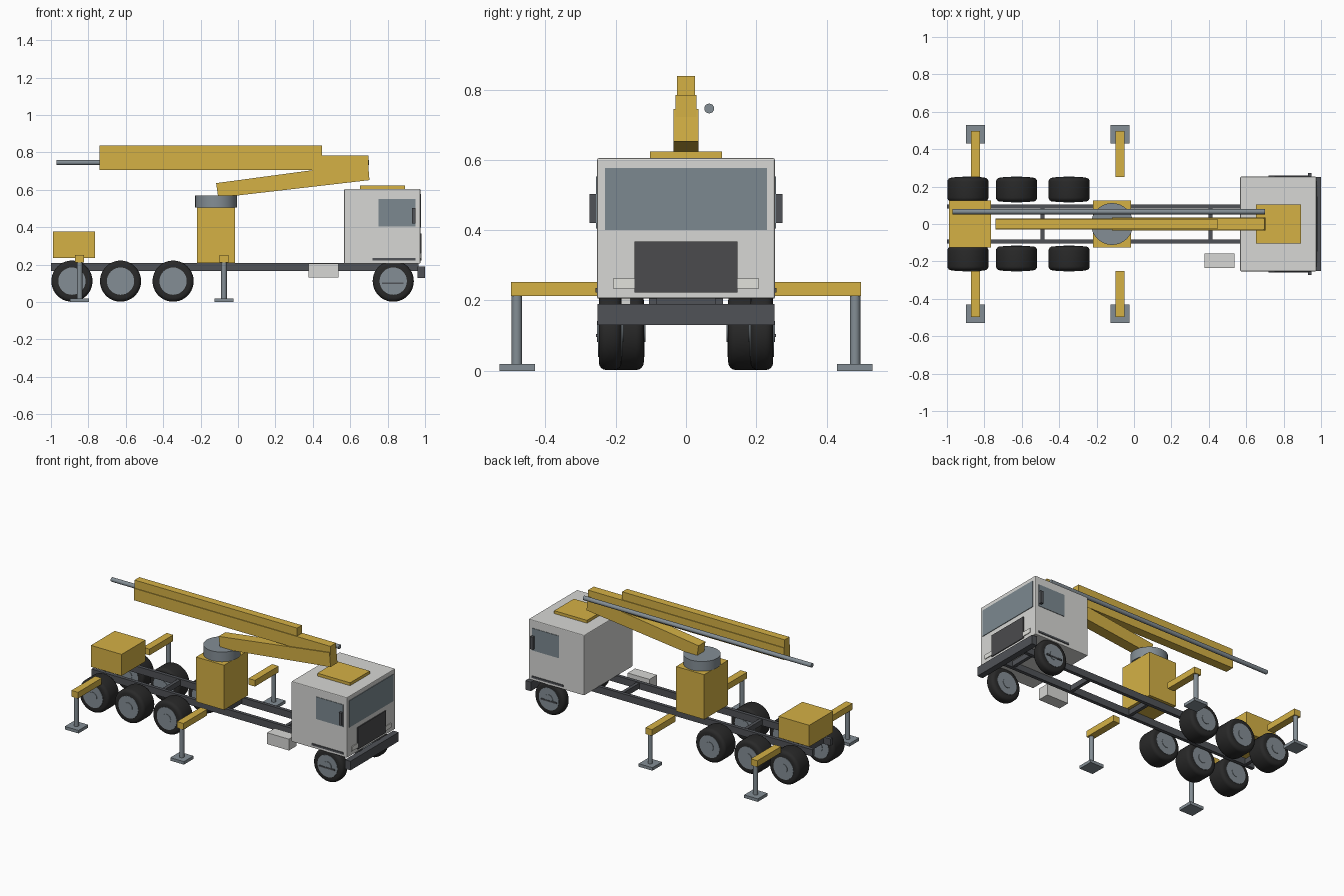
import bpy, bmesh, math
from mathutils import Matrix, Vector

if "Cube" in bpy.data.objects:
    bpy.data.objects.remove(bpy.data.objects["Cube"], do_unlink=True)


def material(name, color):
    m = bpy.data.materials.new(name)
    m.use_nodes = True
    rgba = (*color, 1.0)
    m.diffuse_color = rgba
    bsdf = next(n for n in m.node_tree.nodes if n.type == 'BSDF_PRINCIPLED')
    bsdf.inputs["Base Color"].default_value = rgba
    bsdf.inputs["Roughness"].default_value = 0.6
    return m


YELLOW = material("crane yellow", (0.66, 0.44, 0.06))
WHITE = material("cab white", (0.68, 0.68, 0.66))
DARK = material("chassis grey", (0.08, 0.085, 0.095))
RUBBER = material("tyre black", (0.022, 0.022, 0.022))
STEEL = material("steel grey", (0.23, 0.27, 0.30))
GLASS = material("window glass", (0.20, 0.25, 0.28))
GRILLE = material("grille grey", (0.07, 0.07, 0.075))
LAMP = material("lamp white", (0.76, 0.76, 0.72))


def finish(name, bm, mat, smooth=False):
    bmesh.ops.recalc_face_normals(bm, faces=bm.faces)
    me = bpy.data.meshes.new(name)
    bm.to_mesh(me)
    bm.free()
    me.materials.append(mat)
    ob = bpy.data.objects.new(name, me)
    bpy.context.scene.collection.objects.link(ob)
    if smooth:
        bpy.ops.object.select_all(action='DESELECT')
        ob.select_set(True)
        bpy.context.view_layer.objects.active = ob
        bpy.ops.object.shade_smooth_by_angle(angle=math.radians(40))
    return ob


def box(name, x, y, z, mat, bevel=0.0):
    """Box given by its (min, max) range on each axis."""
    bm = bmesh.new()
    bmesh.ops.create_cube(bm, size=1)
    for v in bm.verts:
        v.co = Vector([(lo + hi) / 2 + c * (hi - lo)
                       for c, (lo, hi) in zip(v.co, (x, y, z))])
    if bevel:
        bmesh.ops.bevel(bm, geom=bm.edges[:], offset=bevel, segments=2,
                        profile=0.5, affect='EDGES')
    return finish(name, bm, mat)


def cylinder(name, centre, radius, length, axis, mat, sides=32, bevel=0.0):
    bm = bmesh.new()
    bmesh.ops.create_cone(bm, cap_ends=True, segments=sides, radius1=radius,
                          radius2=radius, depth=length)
    if bevel:
        rims = [e for e in bm.edges if abs(e.verts[0].co.z - e.verts[1].co.z) < 1e-5]
        bmesh.ops.bevel(bm, geom=rims, offset=bevel, segments=4,
                        profile=0.5, affect='EDGES')
    turn = Vector((0, 0, 1)).rotation_difference(Vector(axis)).to_matrix().to_4x4()
    bm.transform(Matrix.Translation(centre) @ turn)
    return finish(name, bm, mat, smooth=True)


def side_prism(name, outline, half_width, mat):
    """Side outline in x and z, extruded across y."""
    bm = bmesh.new()
    face = bm.faces.new([bm.verts.new((x, -half_width, z)) for x, z in outline])
    moved = bmesh.ops.extrude_face_region(bm, geom=[face])["geom"]
    bmesh.ops.translate(bm, vec=(0, 2 * half_width, 0),
                        verts=[v for v in moved if isinstance(v, bmesh.types.BMVert)])
    return finish(name, bm, mat)


def span(centre, half):
    return (centre - half, centre + half)


def side(s, lo, hi):
    return tuple(sorted((s * lo, s * hi)))


SIDES = ((1, "left"), (-1, "right"))

# Chassis: two rails, cross members and bumper
for s, tag in SIDES:
    box(f"chassis_rail_{tag}", (-1.0, 0.965), side(s, 0.082, 0.105), (0.165, 0.21), DARK)
for i in range(5):
    box(f"cross_member_{i + 1}", span(-0.49 + (i - 1) * 0.45, 0.011), (-0.083, 0.083),
        (0.17, 0.205), DARK)
box("front_bumper", (0.96, 1.0), (-0.252, 0.252), (0.13, 0.19), DARK)

# Wheels: wide rear tyres, narrow steering tyres
WHEELS = (("rear", -0.888, 0.12), ("middle", -0.628, 0.12),
          ("inner", -0.347, 0.12), ("steering", 0.83, 0.183))
for s, tag in SIDES:
    for label, x, inside in WHEELS:
        width = 0.248 - inside
        centre = (x, s * (0.248 + inside) / 2, 0.112)
        cylinder(f"{label}_tyre_{tag}", centre, 0.11, width, (0, 1, 0), RUBBER,
                 sides=40, bevel=0.022)
        cylinder(f"{label}_hub_{tag}", centre, 0.073, width + 0.004, (0, 1, 0), STEEL)
        cylinder(f"{label}_hub_cap_{tag}", centre, 0.03, width + 0.01, (0, 1, 0), STEEL, sides=20)
    box(f"wheel_step_{tag}", (0.77, 0.885), side(s, 0.248, 0.256), (0.096, 0.105), DARK)

# Cab with windscreen, grille and lamps
box("cab", (0.568, 0.975), (-0.253, 0.253), (0.205, 0.605), WHITE, bevel=0.005)
box("windscreen", (0.972, 0.979), (-0.23, 0.23), (0.40, 0.577), GLASS)
box("grille", (0.972, 0.981), (-0.146, 0.146), (0.223, 0.368), GRILLE)
for s, tag in SIDES:
    box(f"headlamp_{tag}", (0.972, 0.980), side(s, 0.146, 0.208), (0.234, 0.263), LAMP)
    box(f"side_window_{tag}", (0.752, 0.95), side(s, 0.25, 0.256), (0.405, 0.552), GLASS)
    box(f"mirror_{tag}", (0.93, 0.95), side(s, 0.256, 0.274), (0.42, 0.503), DARK)
    box(f"door_step_{tag}", (0.72, 0.95), side(s, 0.25, 0.258), (0.223, 0.236), DARK)
box("roof_plate", (0.653, 0.893), (-0.103, 0.103), (0.605, 0.624), YELLOW)

# Body boxes
box("rear_box", (-0.99, -0.765), (-0.125, 0.125), (0.235, 0.377), YELLOW)
box("fuel_tank", (0.378, 0.538), (-0.236, -0.158), (0.132, 0.207), WHITE)

# Crane pedestal, turret and folded boom
box("pedestal", (-0.22, -0.015), (-0.125, 0.125), (0.21, 0.506), YELLOW)
cylinder("turret", (-0.117, 0, 0.538), 0.112, 0.064, (0, 0, 1), STEEL, sides=32)
side_prism("lower_boom", [(-0.106, 0.558), (0.703, 0.652), (0.695, 0.745), (-0.117, 0.636)],
           0.036, YELLOW)
box("middle_boom", (-0.74, 0.697), (-0.03, 0.03), (0.706, 0.785), YELLOW)
box("upper_boom", (-0.74, 0.45), (-0.025, 0.025), (0.785, 0.838), YELLOW)
cylinder("delivery_pipe", (-0.135, 0.066, 0.746), 0.014, 1.67, (1, 0, 0), STEEL, sides=16)

# Outriggers: arm, leg and foot at each corner
for s, tag in SIDES:
    for label, x in (("rear", -0.847), ("front", -0.075)):
        box(f"{label}_outrigger_arm_{tag}", span(x, 0.024), side(s, 0.25, 0.498),
            (0.212, 0.253), YELLOW)
        cylinder(f"{label}_outrigger_leg_{tag}", (x, s * 0.481, 0.115), 0.015, 0.2,
                 (0, 0, 1), STEEL, sides=12)
        box(f"{label}_outrigger_foot_{tag}", span(x, 0.05), side(s, 0.43, 0.53),
            (0.0, 0.02), STEEL)
